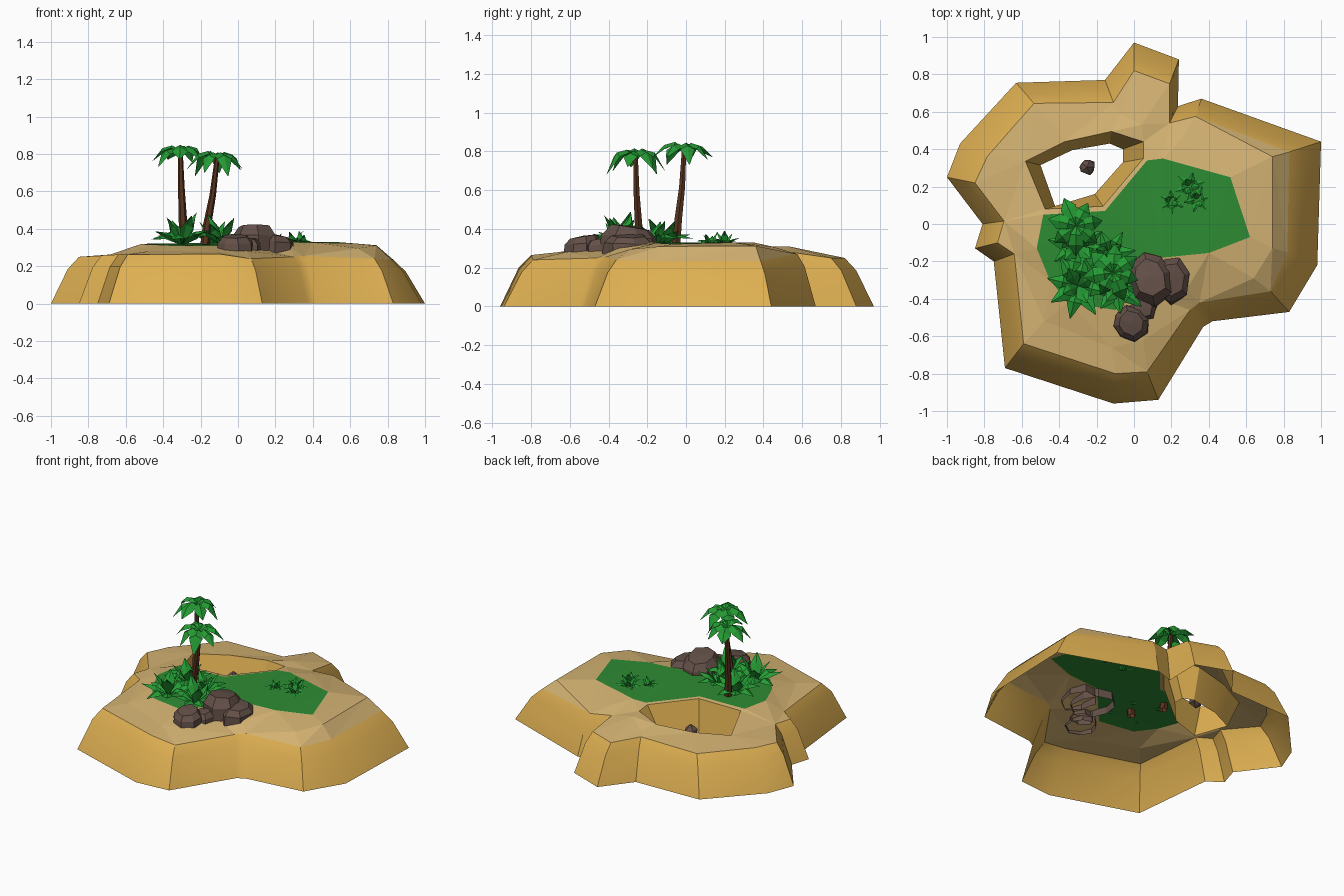
import bpy, bmesh, math, random
from mathutils import Vector
from mathutils.geometry import delaunay_2d_cdt

if "Cube" in bpy.data.objects:
    bpy.data.objects.remove(bpy.data.objects["Cube"])

random.seed(4)

def material(name, rgb):
    m = bpy.data.materials.new(name)
    m.diffuse_color = (*rgb, 1)
    m.use_nodes = True
    m.node_tree.nodes["Principled BSDF"].inputs["Base Color"].default_value = m.diffuse_color
    return m

GOLD = material("golden_sand", (0.73, 0.43, 0.084))
SAND = material("pale_sand", (0.66, 0.45, 0.17))
GRASS = material("grass_green", (0.027, 0.262, 0.034))
LEAF = material("leaf_green", (0.018, 0.328, 0.034))
ROCK = material("rock_brown", (0.127, 0.08, 0.065))
BARK = material("bark_brown", (0.098, 0.034, 0.013))

def finish(bm, name, *mats):
    me = bpy.data.meshes.new(name)
    bm.to_mesh(me)
    bm.free()
    ob = bpy.data.objects.new(name, me)
    bpy.context.collection.objects.link(ob)
    for m in mats:
        me.materials.append(m)
    return ob

def inside(p, poly):
    hit = False
    for (x1, y1, *_), (x2, y2, *_) in zip(poly, poly[1:] + poly[:1]):
        if (y1 > p[1]) != (y2 > p[1]) and p[0] < (x2 - x1) * (p[1] - y1) / (y2 - y1) + x1:
            hit = not hit
    return hit

# island outlines, clockwise from the back
shore = [(0, .97), (.24, .88), (.235, .63), (.36, .67), (1, .44), (.98, -.22), (.83, -.47),
         (.42, -.52), (.37, -.55), (.13, -.94), (-.11, -.96), (-.69, -.77), (-.75, -.2),
         (-.85, -.13), (-.81, 0), (-1, .25), (-.93, .43), (-.63, .755), (-.155, .77)]
rim = [(0, .82, .25), (.19, .75, .25), (.19, .54, .28), (.33, .575, .27), (.83, .385, .235),
       (.82, -.15, .235), (.73, -.36, .24), (.35, -.42, .255), (.3, -.46, .25), (.07, -.79, .24),
       (-.1, -.8, .265), (-.59, -.64, .262), (-.64, -.16, .262), (-.73, -.1, .258),
       (-.695, .016, .258), (-.85, .22, .25), (-.785, .36, .25), (-.535, .645, .25), (-.11, .65, .255)]
pit = [(-.58, .335, .27), (-.37, .44, .275), (-.12, .495, .285), (.05, .44, .31),
       (.05, .35, .32), (-.165, .095, .322), (-.475, .08, .315)]
pit_floor = [(-.5, .315), (-.33, .395), (-.13, .43), (-.06, .4), (-.06, .33), (-.21, .16), (-.42, .09)]
lawn = [(.07, .34, .325), (.155, .35, .33), (.515, .25, .33), (.62, -.07, .322), (.4, -.155, .327),
        (.15, -.18, .33), (0, -.35, .32), (-.1, -.46, .31), (-.35, -.42, .31), (-.45, -.3, .315),
        (-.52, -.13, .318), (-.485, .05, .32), (-.155, .07, .325)]
bumps = [(.74, .36, .312), (.74, -.13, .31), (.64, -.29, .295), (.28, -.35, .3), (.05, -.62, .28),
         (-.12, -.66, .28), (-.48, -.52, .28), (.04, .53, .31), (.25, .45, .308), (-.07, .59, .27)]

# island top: triangulated between the outlines
bm = bmesh.new()
pts, edges = [], []
for loop in (rim, pit, lawn):
    s, n = len(pts), len(loop)
    pts += loop
    edges += [(s + i, s + (i + 1) % n) for i in range(n)]
pts += bumps
co, _, tris, orig, _, _ = delaunay_2d_cdt([Vector(p[:2]) for p in pts], edges, [], 0, 1e-5)
vs = [bm.verts.new((c.x, c.y, pts[o[0]][2] if o else .3)) for c, o in zip(co, orig)]
for t in tris:
    mid = sum((co[i] for i in t), Vector((0, 0))) / 3
    if inside(mid, rim) and not inside(mid, pit):
        f = bm.faces.new([vs[i] for i in t])
        f.material_index = 2 if inside(mid, lawn) else 1

# island side slope and pit wall
def band(low, high, flip=False):
    a = [bm.verts.new(p) for p in low]
    b = [bm.verts.new(p) for p in high]
    for i in range(len(a)):
        j = (i + 1) % len(a)
        q = [a[j], a[i], b[i], b[j]]
        f = bm.faces.new(q[::-1] if flip else q)
        f.smooth = True

base = [(x, y, 0) for x, y in shore]
middle = [(s[0] * .4 + r[0] * .6, s[1] * .4 + r[1] * .6, r[2] - .065) for s, r in zip(shore, rim)]
band(base, middle)
band(middle, rim)
band([(x, y, .08) for x, y in pit_floor], pit, True)
bmesh.ops.remove_doubles(bm, verts=bm.verts[:], dist=1e-4)
bmesh.ops.delete(bm, geom=[v for v in bm.verts if not v.link_faces], context='VERTS')
for e in bm.edges:
    if len(e.link_faces) == 2 and e.calc_face_angle(0) > math.radians(28):
        e.smooth = False
finish(bm, "island", GOLD, SAND, GRASS)

# rocks: rough prisms with chamfered tops
def rock(name, x, y, z, rx, ry, h, sides=8):
    bm = bmesh.new()
    rings = []
    k = [random.uniform(.82, 1.12) for _ in range(sides)]
    tilt = random.uniform(0, 6.28)
    for s, t in ((1, 0), (.95, .6), (.68, .95)):
        ring = []
        for i in range(sides):
            a = math.tau * i / sides + .2
            r = s * k[i] * random.uniform(.95, 1.05)
            dz = h * t * (1 + .12 * math.cos(a - tilt))
            ring.append(bm.verts.new((x + rx * r * math.cos(a), y + ry * r * math.sin(a), z + dz)))
        rings.append(ring)
    for a, b in zip(rings, rings[1:]):
        for i in range(sides):
            j = (i + 1) % sides
            bm.faces.new((a[i], a[j], b[j], b[i]))
    top = bm.verts.new((x, y, z + h))
    for i in range(sides):
        bm.faces.new((rings[-1][i], rings[-1][(i + 1) % sides], top))
    finish(bm, name, ROCK)

rock("large_rock", .08, -.28, .27, .14, .15, .145)
rock("side_rock", .2, -.29, .27, .1, .13, .1, 7)
rock("front_rock", -.02, -.53, .265, .11, .095, .1)
rock("low_rock", .05, -.45, .265, .09, .08, .08, 6)

# small boulder in the pit
bm = bmesh.new()
bmesh.ops.create_icosphere(bm, subdivisions=1, radius=1)
for v in bm.verts:
    v.co *= random.uniform(.8, 1.1)
    v.co = Vector((-.25 + .05 * v.co.x, .305 + .05 * v.co.y, .185 + .075 * v.co.z))
finish(bm, "pit_boulder", ROCK)

# folded leaf: path of (outward, height, half width)
def leaf(bm, c, ang, path, fold):
    d = Vector((math.cos(ang), math.sin(ang), 0))
    s = Vector((-d.y, d.x, 0))
    rows = []
    for o, h, w in path:
        m = Vector(c) + d * o + Vector((0, 0, h))
        e = Vector((0, 0, -fold * w))
        rows.append([bm.verts.new(p) for p in (m - s * w + e, m, m + s * w + e)])
    for a, b in zip(rows, rows[1:]):
        for i in (0, 1):
            bm.faces.new((a[i], b[i], b[i + 1], a[i + 1]))

# palms: bent six-sided trunk and drooping fronds
def palm(name, path, length, turn):
    bm = bmesh.new()
    rings = []
    for i, p in enumerate(path):
        r = .027 - .014 * i / (len(path) - 1)
        rings.append([bm.verts.new((p[0] + r * math.cos(k * math.pi / 3),
                                    p[1] + r * math.sin(k * math.pi / 3), p[2])) for k in range(6)])
    for a, b in zip(rings, rings[1:]):
        for i in range(6):
            j = (i + 1) % 6
            bm.faces.new((a[i], a[j], b[j], b[i]))
    bm.faces.new(rings[-1])
    finish(bm, name + "_trunk", BARK)
    bm = bmesh.new()
    for i in range(7):
        L = length * random.uniform(.9, 1.08)
        up = random.uniform(.12, .26)
        dr = random.uniform(-.6, -.2)
        leaf(bm, path[-1], turn + math.tau * i / 7,
             [(0, .01, .008), (L * .3, L * up, L * .2), (L * .65, L * (up * .8 - .05), L * .27),
              (L, L * dr, .002)], .5)
    finish(bm, name + "_fronds", LEAF)

palm("tall_palm", [(-.285, -.055, .28), (-.295, -.04, .45), (-.303, -.02, .62), (-.308, -.01, .81)], .15, .2)
palm("short_palm", [(-.18, -.24, .28), (-.165, -.245, .42), (-.135, -.255, .58), (-.112, -.26, .775)], .15, .6)

# bushes: an outer spread of leaves and an upright inner ring
def bush(name, x, y, R, outer=8, inner=4):
    bm = bmesh.new()
    for n, reach, rise in ((outer, 1, .5), (inner, .6, .85)):
        off = random.uniform(0, 6)
        for i in range(n):
            L = R * reach * random.uniform(.88, 1.08)
            h = R * rise * random.uniform(.75, 1.1)
            tip = h * (random.uniform(.4, 1.0) if reach == 1 else 1.15)
            leaf(bm, (x, y, .315), off + math.tau * i / n,
                 [(0, 0, .006), (L * .5, h * .8, R * .24), (L, tip, .002)], .5)
    finish(bm, name, LEAF)

bush("left_bush", -.3, -.33, .17)
bush("middle_bush", -.09, -.34, .155)
bush("back_bush", -.3, -.12, .16)
bush("inner_bush", -.13, -.16, .13, 7, 3)
bush("small_bush_back", .3, .2, .08, 6, 3)
bush("small_bush_left", .2, .12, .065, 6, 2)
bush("small_bush_right", .34, .13, .07, 6, 2)
